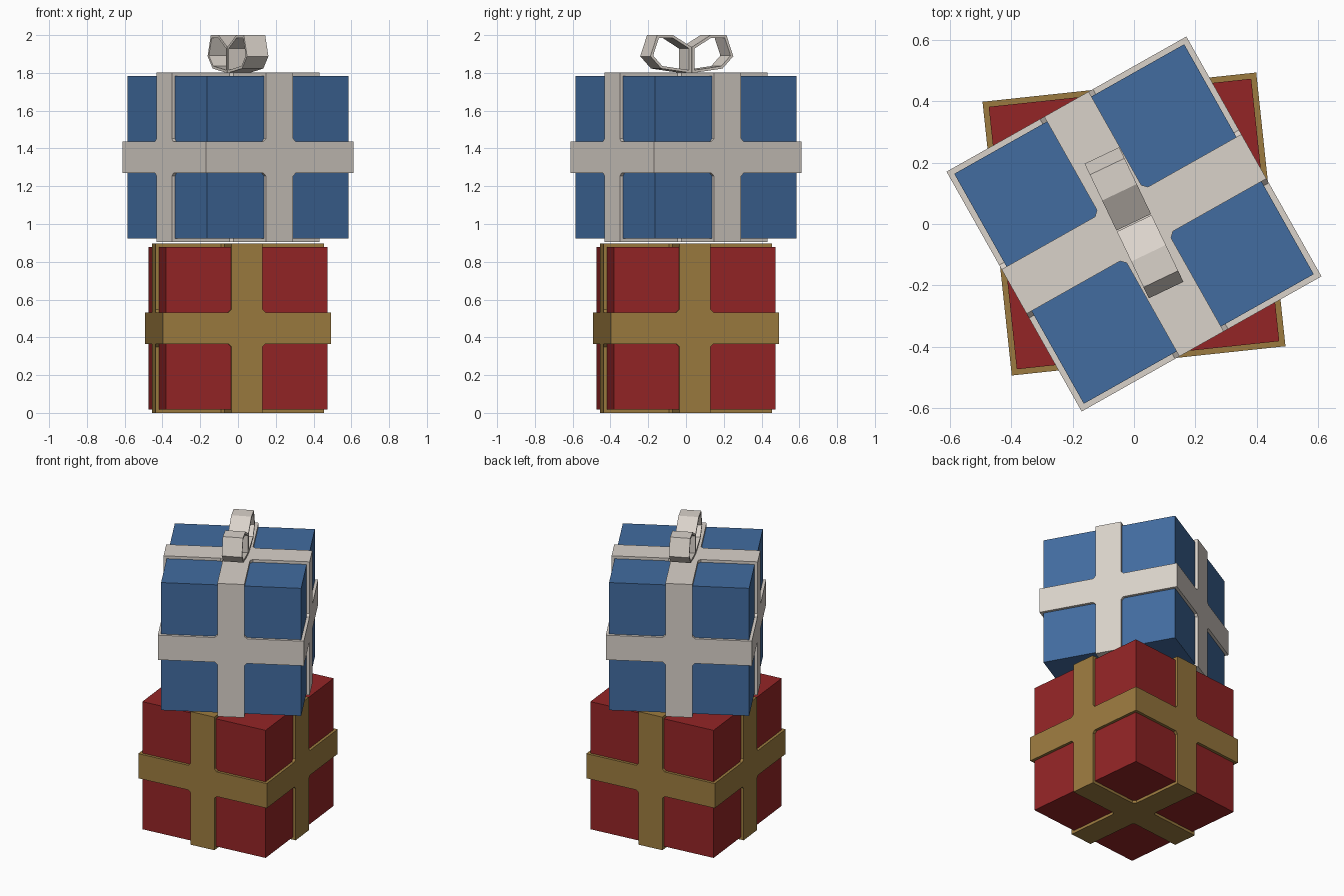
import bpy, bmesh, math
from mathutils import Matrix, Vector

if "Cube" in bpy.data.objects:
    bpy.data.objects.remove(bpy.data.objects["Cube"])


def material(name, rgb):
    m = bpy.data.materials.new(name)
    m.diffuse_color = (*rgb, 1)
    m.use_nodes = True
    m.node_tree.nodes["Principled BSDF"].inputs["Base Color"].default_value = m.diffuse_color
    return m


RED = material("red paper", (0.296, 0.018, 0.019))
GOLD = material("gold ribbon", (0.332, 0.198, 0.050))
BLUE = material("blue paper", (0.054, 0.150, 0.350))
WHITE = material("white ribbon", (0.700, 0.645, 0.590))


def finish(bm, name, mat, loc, angle):
    bmesh.ops.recalc_face_normals(bm, faces=bm.faces)
    me = bpy.data.meshes.new(name)
    bm.to_mesh(me)
    bm.free()
    me.materials.append(mat)
    ob = bpy.data.objects.new(name, me)
    bpy.context.collection.objects.link(ob)
    ob.location = loc
    ob.rotation_euler.z = math.radians(angle)
    return ob


HALF, OUTER, RIBBON = 0.43, 0.4485, 0.083


def gift(prefix, paper, ribbon, z, angle):
    # Wrapped cube
    bm = bmesh.new()
    bmesh.ops.create_cube(bm, size=2 * HALF)
    finish(bm, prefix + "_box", paper, (0, 0, z), angle)

    # Ribbon band around each axis, with small chamfers where bands cross
    bm = bmesh.new()
    turns = (Matrix.Identity(4),
             Matrix.Rotation(math.pi / 2, 4, 'X'),
             Matrix.Rotation(math.pi / 2, 4, 'Y'))
    for turn in turns:
        slab = Matrix.Diagonal((2 * OUTER, 2 * OUTER, 2 * RIBBON, 1))
        bmesh.ops.create_cube(bm, size=1, matrix=turn @ slab)
        r = 2 * RIBBON + 0.016
        bmesh.ops.create_cone(bm, cap_ends=True, segments=4, radius1=r,
                              radius2=r, depth=2 * OUTER, matrix=turn)
    finish(bm, prefix + "_ribbon", ribbon, (0, 0, z), angle)


gift("lower_gift", RED, GOLD, 0.449, 6.1)
gift("upper_gift", BLUE, WHITE, 1.353, 29.4)

# Bow loops: a six-sided strip profile (distance from middle, height)
PROFILE = [(0.002, 1.799), (0.18, 1.823), (0.243, 1.888),
           (0.203, 2.0), (0.11, 2.0), (0.002, 1.937)]
THICK, WIDTH = 0.014, 0.125


def inset(pts, t):
    out = []
    n = len(pts)
    for i in range(n):
        p, a, b = (Vector(pts[k % n]) for k in (i, i - 1, i + 1))
        d1, d2 = (p - a).normalized(), (b - p).normalized()
        n1, n2 = Vector((-d1.y, d1.x)), Vector((-d2.y, d2.x))
        out.append(p + (n1 + n2) * t / (1 + n1.dot(n2)))
    return out


def bow_loop(name, side):
    bm = bmesh.new()
    rings = []
    for pts in (PROFILE, inset(PROFILE, THICK)):
        for x in (-WIDTH / 2, WIDTH / 2):
            rings.append([bm.verts.new((x, side * p[0], p[1])) for p in pts])
    o0, o1, i0, i1 = rings
    n = len(PROFILE)
    for a, b in ((o0, o1), (o1, i1), (i1, i0), (i0, o0)):
        for k in range(n):
            j = (k + 1) % n
            bm.faces.new((a[k], a[j], b[j], b[k]))
    finish(bm, name, WHITE, (0, 0.004, 0), 25.5)


bow_loop("bow_loop_back", 1)
bow_loop("bow_loop_front", -1)
